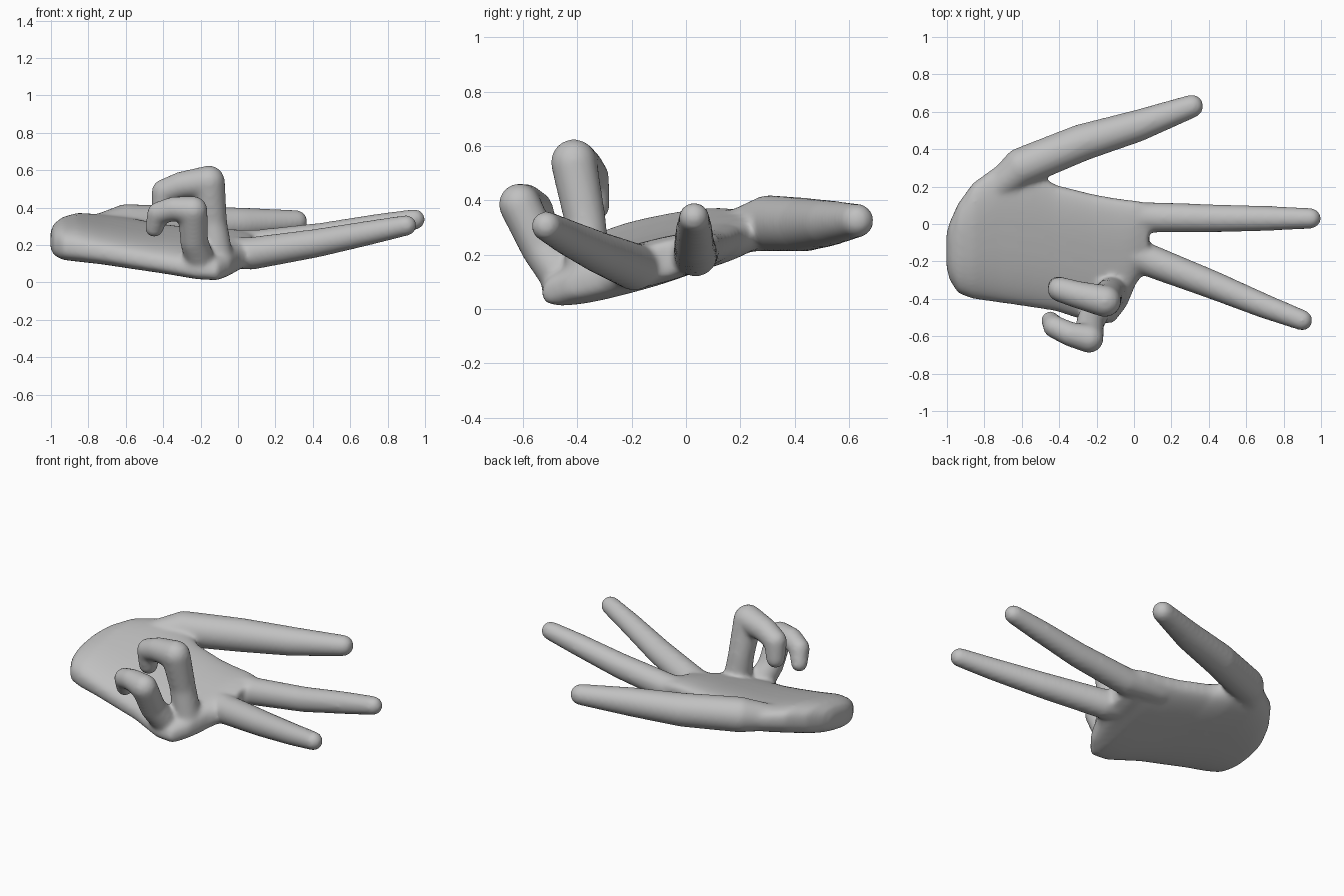
import bpy, bmesh, math
from mathutils import Vector

cube = bpy.data.objects.get("Cube")
if cube:
    bpy.data.objects.remove(cube, do_unlink=True)

skin = bpy.data.materials.new("plain grey")
skin.use_nodes = True
skin.diffuse_color = (0.53, 0.53, 0.53, 1)
skin.node_tree.nodes["Principled BSDF"].inputs["Base Color"].default_value = (0.53, 0.53, 0.53, 1)


def make_object(name, bm):
    bmesh.ops.recalc_face_normals(bm, faces=bm.faces)
    mesh = bpy.data.meshes.new(name)
    bm.to_mesh(mesh)
    bm.free()
    mesh.materials.append(skin)
    obj = bpy.data.objects.new(name, mesh)
    bpy.context.collection.objects.link(obj)
    return obj


def skin_rings(bm, rings):
    """Bridge equal rings of vertices and cap both ends."""
    n = len(rings[0])
    for a, b in zip(rings, rings[1:]):
        for i in range(n):
            bm.faces.new((a[i], a[(i + 1) % n], b[(i + 1) % n], b[i]))
    bm.faces.new(rings[0])
    bm.faces.new(rings[-1])


def finger(name, joints):
    """Chain of tapered segments with round joints: (x, y, z, radius)."""
    bm = bmesh.new()
    for x, y, z, r in joints:
        ball = bmesh.ops.create_uvsphere(bm, u_segments=20, v_segments=12, radius=r)
        bmesh.ops.translate(bm, verts=ball["verts"], vec=(x, y, z))
    for a, b in zip(joints, joints[1:]):
        pa, pb = Vector(a[:3]), Vector(b[:3])
        turn = (pb - pa).to_track_quat('Z', 'Y')
        rings = []
        for p, r in ((pa, a[3]), (pb, b[3])):
            rings.append([bm.verts.new(p + turn @ Vector((r * math.cos(t), r * math.sin(t), 0)))
                          for t in (math.tau * i / 20 for i in range(20))])
        skin_rings(bm, rings)
    return make_object(name, bm)


# Palm sections: x, y min, y max, height at y = -0.2, half thickness, sideways slope
palm_sections = [
    (-1.003, -0.23, -0.05, 0.215, 0.04, 0.18),
    (-0.985, -0.30, 0.01, 0.22, 0.075, 0.18),
    (-0.94, -0.37, 0.11, 0.222, 0.098, 0.19),
    (-0.86, -0.40, 0.22, 0.22, 0.105, 0.20),
    (-0.72, -0.42, 0.32, 0.20, 0.10, 0.20),
    (-0.55, -0.445, 0.29, 0.178, 0.095, 0.22),
    (-0.42, -0.465, 0.21, 0.165, 0.09, 0.24),
    (-0.22, -0.53, 0.16, 0.15, 0.088, 0.26),
    (-0.11, -0.53, 0.14, 0.147, 0.088, 0.27),
    (-0.04, -0.44, 0.13, 0.15, 0.085, 0.26),
    (0.01, -0.32, 0.125, 0.15, 0.082, 0.25),
    (0.08, -0.23, 0.11, 0.155, 0.065, 0.22),
]
bm = bmesh.new()
rings = []
for x, y0, y1, zc, half, slope in palm_sections:
    ring = []
    for i in range(40):
        c, s = math.cos(math.tau * i / 40), math.sin(math.tau * i / 40)
        u = math.copysign(abs(c) ** 0.8, c)
        v = math.copysign(abs(s) ** 0.72, s)
        y = (y0 + y1) / 2 + u * (y1 - y0) / 2
        ring.append(bm.verts.new((x, y, zc + slope * (y + 0.2) + v * half)))
    rings.append(ring)
skin_rings(bm, rings)
palm = make_object("hand", bm)

# Two straight fingers, the thumb and two curled fingers
fingers = [
    finger("middle_finger", [(-0.15, 0.05, 0.212, 0.07), (0.10, 0.035, 0.20, 0.082),
                             (0.45, 0.03, 0.245, 0.075), (0.75, 0.03, 0.302, 0.066),
                             (0.945, 0.03, 0.337, 0.056)]),
    finger("index_finger", [(-0.12, -0.13, 0.165, 0.075), (0.07, -0.19, 0.155, 0.088),
                            (0.42, -0.325, 0.21, 0.077), (0.70, -0.44, 0.265, 0.066),
                            (0.90, -0.515, 0.305, 0.056)]),
    finger("thumb", [(-0.76, 0.17, 0.285, 0.075), (-0.60, 0.305, 0.315, 0.105),
                     (-0.28, 0.435, 0.31, 0.1), (0.02, 0.525, 0.315, 0.086),
                     (0.31, 0.63, 0.325, 0.063)]),
    finger("curled_tall_finger", [(-0.11, -0.36, 0.13, 0.085), (-0.135, -0.37, 0.32, 0.077),
                                  (-0.155, -0.413, 0.54, 0.086), (-0.30, -0.378, 0.52, 0.074),
                                  (-0.395, -0.35, 0.485, 0.068), (-0.405, -0.335, 0.38, 0.057)]),
    finger("curled_short_finger", [(-0.20, -0.45, 0.11, 0.08), (-0.235, -0.53, 0.22, 0.076),
                                   (-0.24, -0.613, 0.385, 0.078), (-0.34, -0.59, 0.395, 0.066),
                                   (-0.425, -0.55, 0.37, 0.062), (-0.448, -0.515, 0.29, 0.05)]),
]

# Blend all parts into one smooth skin
bpy.ops.object.select_all(action='DESELECT')
for part in fingers + [palm]:
    part.select_set(True)
bpy.context.view_layer.objects.active = palm
bpy.ops.object.join()
remesh = palm.modifiers.new("blend", 'REMESH')
remesh.mode = 'VOXEL'
remesh.voxel_size = 0.012
smooth = palm.modifiers.new("soften", 'SMOOTH')
smooth.factor = 0.5
smooth.iterations = 16
for name in ("blend", "soften"):
    bpy.ops.object.modifier_apply(modifier=name)
bpy.ops.object.shade_smooth()
